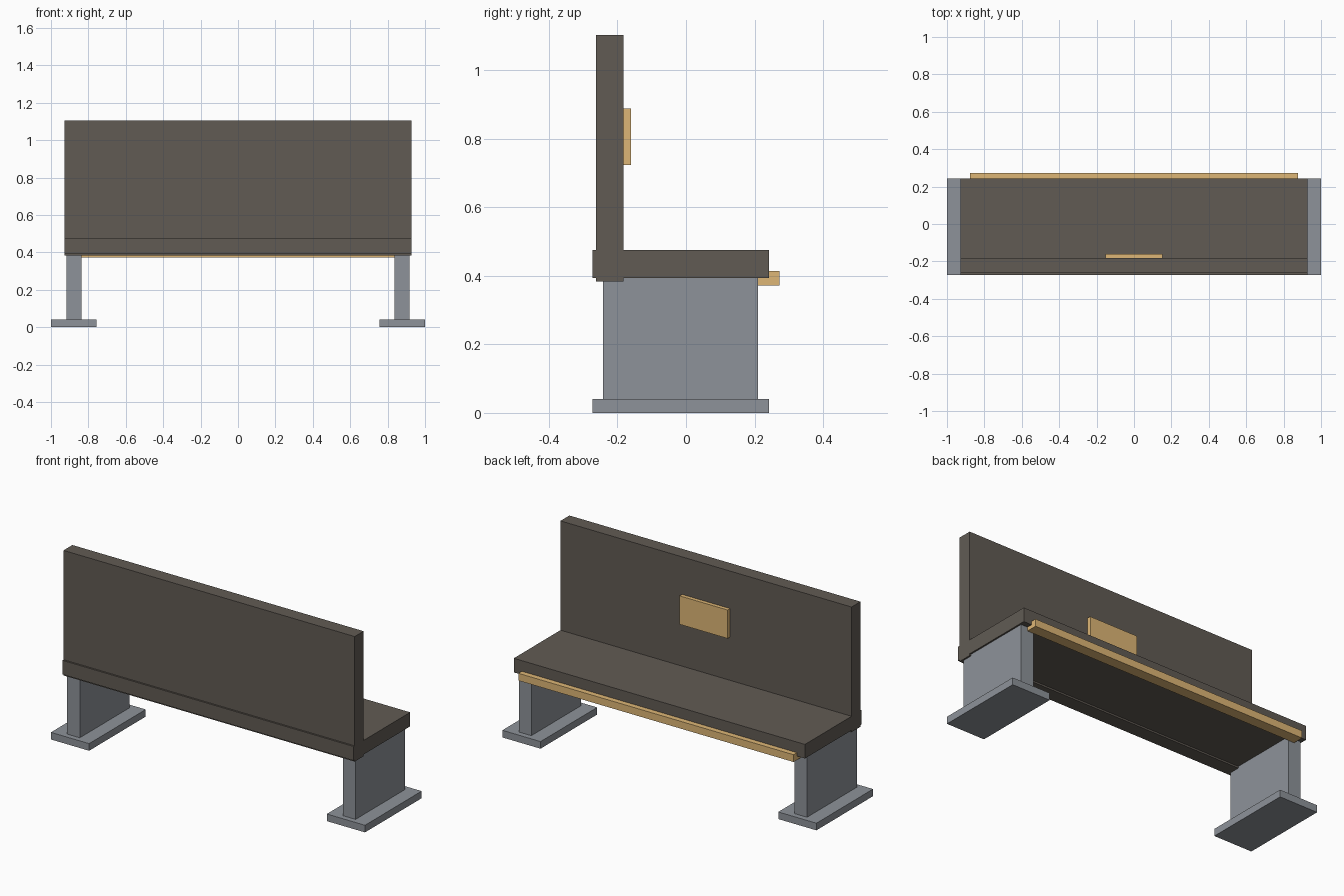
import bpy

if "Cube" in bpy.data.objects:
    bpy.data.objects.remove(bpy.data.objects["Cube"])


def material(name, color):
    m = bpy.data.materials.new(name)
    m.diffuse_color = (*color, 1)
    m.use_nodes = True
    m.node_tree.nodes["Principled BSDF"].inputs["Base Color"].default_value = m.diffuse_color
    return m


def box(name, x, y, z, mat):
    """Box from (min, max) ranges on each axis."""
    bpy.ops.mesh.primitive_cube_add(
        size=1, location=[(a + b) / 2 for a, b in (x, y, z)])
    ob = bpy.context.object
    ob.name = name
    ob.scale = [b - a for a, b in (x, y, z)]
    bpy.ops.object.transform_apply(location=False, rotation=False, scale=True)
    ob.data.materials.append(mat)
    return ob


upholstery = material("dark_upholstery", (0.12, 0.105, 0.088))
metal = material("grey_metal", (0.27, 0.29, 0.32))
brass = material("brass", (0.73, 0.47, 0.18))

# Seat and backrest
box("seat", (-0.927, 0.927), (-0.273, 0.242), (0.394, 0.475), upholstery)
box("backrest", (-0.927, 0.927), (-0.263, -0.182), (0.384, 1.104), upholstery)

# Slab legs on floor plates
for side, s in (("left", -1), ("right", 1)):
    box(side + "_foot_plate", sorted((s * 0.757, s * 1.0)),
        (-0.273, 0.242), (0, 0.041), metal)
    box(side + "_leg", sorted((s * 0.838, s * 0.918)),
        (-0.242, 0.21), (0.041, 0.394), metal)

# Trim rail under the seat edge and plaque on the backrest
box("seat_trim", (-0.876, 0.876), (0.21, 0.273), (0.372, 0.414), brass)
box("back_plaque", (-0.153, 0.153), (-0.184, -0.16), (0.724, 0.888), brass)
